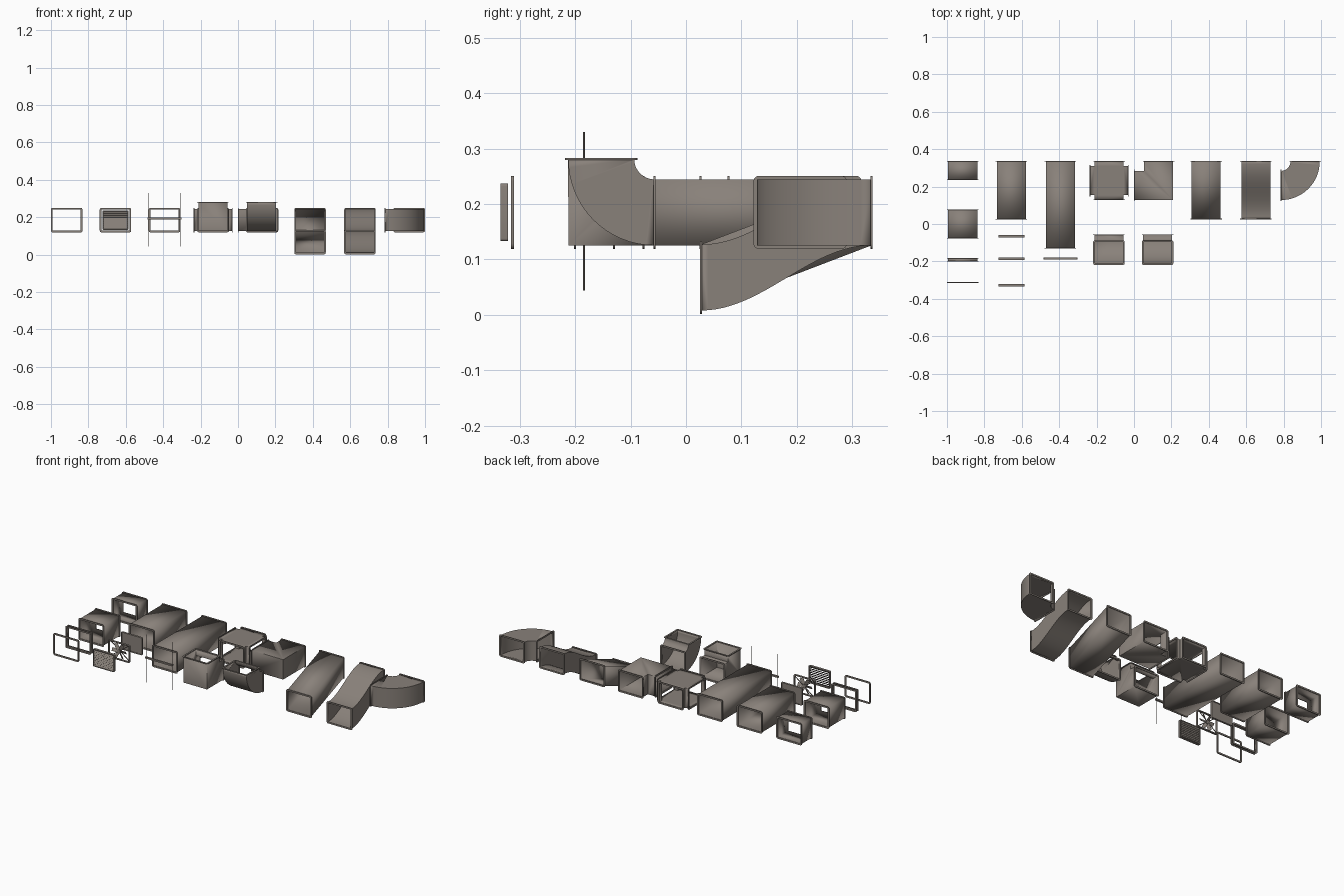
import bpy, bmesh, math
from mathutils import Vector, Matrix

if "Cube" in bpy.data.objects:
    bpy.data.objects.remove(bpy.data.objects["Cube"])

metal = bpy.data.materials.new("warm_grey_metal")
metal.use_nodes = True
COLOUR = (0.25, 0.22, 0.195, 1)
metal.diffuse_color = COLOUR
metal.node_tree.nodes["Principled BSDF"].inputs["Base Color"].default_value = COLOUR

W, H, LIP = 0.154, 0.117, 0.0072       # duct width, height, flange lip
MID = 0.185                            # duct centre height
LOW, HIGH = MID - H / 2, MID + H / 2
BACK = 0.335


def finish(name, bm, angle=30):
    bmesh.ops.recalc_face_normals(bm, faces=bm.faces)
    mesh = bpy.data.meshes.new(name)
    bm.to_mesh(mesh)
    bm.free()
    mesh.materials.append(metal)
    ob = bpy.data.objects.new(name, mesh)
    bpy.context.collection.objects.link(ob)
    bpy.ops.object.select_all(action="DESELECT")
    ob.select_set(True)
    bpy.context.view_layer.objects.active = ob
    bpy.ops.object.shade_smooth_by_angle(angle=math.radians(angle))
    return ob


def rounded(w, h, r, n=4):
    pts = []
    for i, (sx, sy) in enumerate([(1, 1), (-1, 1), (-1, -1), (1, -1)]):
        for k in range(n + 1):
            a = (i + k / n) * math.pi / 2
            pts.append((sx * (w / 2 - r) + r * math.cos(a), sy * (h / 2 - r) + r * math.sin(a)))
    return pts


def add_frame(bm, centre, u, v, w, h, lip, depth):
    """Rectangular ring around an opening w by h, with rounded outer corners."""
    n = u.cross(v)
    rings = []
    for shape, d in ((rounded(w + 2 * lip, h + 2 * lip, lip), -1), (rounded(w + 2 * lip, h + 2 * lip, lip), 1),
                     (rounded(w, h, 0.001), 1), (rounded(w, h, 0.001), -1)):
        rings.append([bm.verts.new(centre + u * a + v * b + n * (d * depth / 2)) for a, b in shape])
    count = len(rings[0])
    for r in range(4):
        p, q = rings[r], rings[(r + 1) % 4]
        for i in range(count):
            j = (i + 1) % count
            bm.faces.new((p[i], p[j], q[j], q[i]))


def add_box(bm, centre, size, rot=Matrix.Identity(4)):
    m = Matrix.Translation(centre) @ rot @ Matrix.Diagonal((*size, 1))
    bmesh.ops.create_cube(bm, size=1, matrix=m)


def plan(a, b, d):
    return Vector((a, b, d))


def side(a, b, d):
    return Vector((d, a, b))


def duct(name, walls, place, lo, hi):
    """Thin duct: wall outlines in a plane, closed by two caps, flanged at each gap."""
    bm = bmesh.new()
    caps = ([], [])
    for wall in walls:
        cols = [[bm.verts.new(place(a, b, d)) for d in (lo, hi)] for a, b in wall]
        for p, q in zip(cols, cols[1:]):
            bm.faces.new((p[0], q[0], q[1], p[1]))
        for k in (0, 1):
            caps[k].extend(c[k] for c in cols)
    for cap in caps:
        bm.faces.new(cap)
    body = finish(name, bm)
    solid = body.modifiers.new("sheet", "SOLIDIFY")
    solid.thickness, solid.offset = 0.003, 0

    bm = bmesh.new()
    depth_dir = (place(0, 0, 1) - place(0, 0, 0)).normalized()
    for i, wall in enumerate(walls):
        a, b = wall[-1], walls[(i + 1) % len(walls)][0]
        p, q = place(*a, (lo + hi) / 2), place(*b, (lo + hi) / 2)
        add_frame(bm, (p + q) / 2, (q - p).normalized(), depth_dir,
                  (q - p).length - 0.004, hi - lo - 0.004, LIP + 0.002, 0.0035)
    finish(name + "_flanges", bm)


def straight(name, x, y0, y1):
    l, r = x - W / 2, x + W / 2
    duct(name, [[(l, y1), (l, y0)], [(r, y0), (r, y1)]], plan, LOW, HIGH)


def arc(cx, cy, r, a0, a1, n=16):
    return [(cx + r * math.cos(math.radians(a0 + (a1 - a0) * i / n)),
             cy + r * math.sin(math.radians(a0 + (a1 - a0) * i / n))) for i in range(n + 1)]


# Straight lengths
straight("short_duct", -0.916, 0.237, BACK)
straight("stub_duct", -0.916, -0.077, 0.077)
straight("medium_duct", -0.655, 0.026, BACK)
straight("long_duct", -0.393, -0.13, BACK)
straight("coupling", -0.916, -0.2, -0.184)

# Four way junction
cx, cy, e, p = -0.133, 0.2325, 0.1025, W / 2
corners = [[(cx + sx * m, cy + sy * n) for m, n in (((e, p), (p, p), (p, e)) if sx == sy
            else ((p, e), (p, p), (e, p)))] for sx, sy in ((1, 1), (-1, 1), (-1, -1), (1, -1))]
duct("cross_junction", corners, plan, LOW, HIGH)

# Square and curved level elbows
y0, gap = BACK - 0.206, 0.206 - W
duct("square_elbow", [[(0.002, y0), (0.208, y0), (0.208, BACK)],
                      [(0.002 + gap, BACK), (0.002 + gap, BACK - gap), (0.002, BACK - gap)]], plan, LOW, HIGH)
duct("curved_elbow", [arc(0.786, BACK, 0.206, -90, 0), arc(0.786, BACK, gap, 0, -90)], plan, LOW, HIGH)

# Sloped and S shaped drops
def drop(name, x, steps):
    rise = LOW - 0.009
    line = []
    for i in range(steps + 1):
        t = i / steps
        s = t if steps == 1 else (1 - math.cos(math.pi * t)) / 2
        line.append((0.027 + (BACK - 0.027) * t, 0.009 + rise * s))
    top = [(a, b + H) for a, b in reversed(line)]
    duct(name, [line, top], side, x - W / 2, x + W / 2)

drop("sloped_drop", 0.385, 1)
drop("s_curve_drop", 0.652, 24)

# Square and curved rising elbows
yb, zt = -0.057, 0.281
out, inn = zt - LOW, zt - HIGH
x = -0.134
duct("square_riser", [[(yb - out, zt), (yb - out, LOW), (yb, LOW)],
                      [(yb, HIGH), (yb - inn, HIGH), (yb - inn, zt)]], side, x - W / 2, x + W / 2)
x = 0.126
duct("curved_riser", [arc(yb, zt, out, 180, 270), arc(yb, zt, inn, 270, 180)], side, x - W / 2, x + W / 2)

# Loose gasket ring
X, Z = Vector((1, 0, 0)), Vector((0, 0, 1))
bm = bmesh.new()
add_frame(bm, Vector((-0.916, -0.313, MID)), X, Z, W - 0.004, H - 0.004, LIP + 0.002, 0.006)
finish("gasket_ring", bm)

# Insert panels share one frame
PX, PW, PH = -0.655, 0.14, 0.104

def insert_frame(bm, y, depth):
    add_frame(bm, Vector((PX, y, MID)), X, Z, PW - 0.01, PH - 0.01, 0.005, depth)

bm = bmesh.new()
insert_frame(bm, -0.065, 0.012)
add_box(bm, (PX, -0.065, MID), (PW - 0.009, 0.006, PH - 0.009))
finish("filter_panel", bm)

# Fan insert with hub and tilted blades
bm = bmesh.new()
insert_frame(bm, -0.186, 0.012)
bmesh.ops.create_cone(bm, cap_ends=True, segments=16, radius1=0.011, radius2=0.011, depth=0.012,
                      matrix=Matrix.Translation((PX, -0.186, MID)) @ Matrix.Rotation(math.pi / 2, 4, "X"))
for i in range(6):
    spin = Matrix.Rotation(i * math.pi / 3, 4, "Y")
    rot = spin @ Matrix.Rotation(math.radians(30), 4, "X")
    add_box(bm, Vector((PX, -0.186, MID)) + spin @ Vector((0.028, 0, 0)), (0.038, 0.0015, 0.02), rot)
for s in (-1, 1):
    add_box(bm, (PX, -0.18, MID), (0.165, 0.002, 0.005), Matrix.Rotation(s * math.atan2(PH, PW), 4, "Y"))
finish("fan_insert", bm)

# Louvre insert with slats falling toward the front
bm = bmesh.new()
insert_frame(bm, -0.328, 0.014)
for i in range(9):
    z = MID + (i - 4) * 0.0105
    add_box(bm, (PX, -0.328, z), (PW - 0.008, 0.016, 0.0012), Matrix.Rotation(math.radians(45), 4, "X"))
finish("louvre_insert", bm)

# Hanger: cross rail on two threaded rods
bm = bmesh.new()
add_box(bm, (-0.393, -0.184, 0.193), (0.18, 0.011, 0.009))
finish("hanger_rail", bm)
bm = bmesh.new()
for s in (-1, 1):
    bmesh.ops.create_cone(bm, cap_ends=True, segments=8, radius1=0.0015, radius2=0.0015, depth=0.286,
                          matrix=Matrix.Translation((-0.393 + s * 0.086, -0.184, 0.187)))
finish("hanger_rods", bm)
